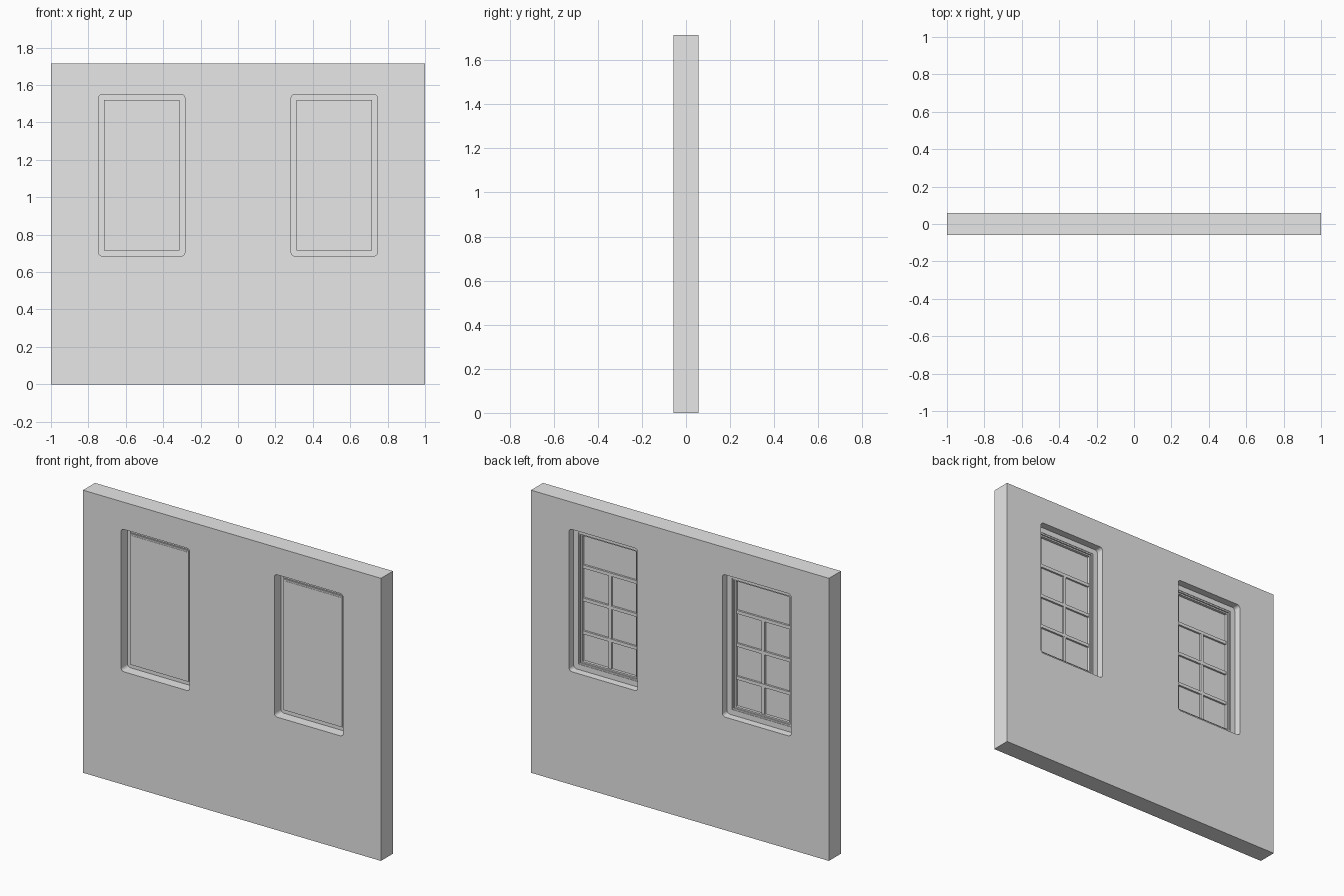
import bpy
import math
from mathutils import Matrix

cube = bpy.data.objects.get("Cube")
if cube:
    bpy.data.objects.remove(cube, do_unlink=True)

grey = bpy.data.materials.new("light grey plaster")
grey.use_nodes = True
grey.diffuse_color = (0.8, 0.8, 0.8, 1)
grey.node_tree.nodes["Principled BSDF"].inputs["Base Color"].default_value = (0.8, 0.8, 0.8, 1)

STEPS = 5  # segments in each rounded corner


def outline(cx, cz, hw, hh, r=0.0):
    """Rectangle outline in the wall plane, with optional rounded corners."""
    if r == 0:
        return [(cx + a * hw, cz + b * hh) for a, b in ((1, 1), (-1, 1), (-1, -1), (1, -1))]
    pts = []
    for q, (a, b) in enumerate(((1, 1), (-1, 1), (-1, -1), (1, -1))):
        for i in range(STEPS + 1):
            t = math.pi / 2 * (q + i / STEPS)
            pts.append((cx + a * (hw - r) + r * math.cos(t),
                        cz + b * (hh - r) + r * math.sin(t)))
    return pts


def plate(name, loops, front, back):
    """Upright plate between two depths; inner outlines become holes."""
    cu = bpy.data.curves.new(name, "CURVE")
    cu.dimensions = "2D"
    cu.fill_mode = "BOTH"
    cu.extrude = (back - front) / 2
    for pts in loops:
        sp = cu.splines.new("POLY")
        sp.points.add(len(pts) - 1)
        for p, (x, z) in zip(sp.points, pts):
            p.co = (x, z, 0, 1)
        sp.use_cyclic_u = True
    tmp = bpy.data.objects.new(name + "_outline", cu)
    bpy.context.collection.objects.link(tmp)
    bpy.context.view_layer.update()
    deps = bpy.context.evaluated_depsgraph_get()
    me = bpy.data.meshes.new_from_object(tmp.evaluated_get(deps))
    bpy.data.objects.remove(tmp, do_unlink=True)
    me.transform(Matrix.Translation((0, (front + back) / 2, 0)) @ Matrix.Rotation(math.pi / 2, 4, "X"))
    me.materials.clear()
    me.materials.append(grey)
    for f in me.polygons:
        f.material_index = 0
        f.use_smooth = False
    ob = bpy.data.objects.new(name, me)
    bpy.context.collection.objects.link(ob)
    return ob


HEIGHT, HALF_DEPTH = 1.715, 0.0575
WIN_X, WIN_Z = 0.515, 1.118
OPEN_W, OPEN_H = 0.231, 0.432
centres = {"right": -WIN_X, "left": WIN_X}

# Wall with two rounded window openings
openings = [outline(cx, WIN_Z, OPEN_W, OPEN_H, 0.02) for cx in centres.values()]
plate("wall", [outline(0, HEIGHT / 2, 1, HEIGHT / 2)] + openings, -HALF_DEPTH, HALF_DEPTH)

for side, cx in centres.items():
    # Stepped frame inside the opening: inset from opening, hole inset, front, back
    steps = (("window_surround", -0.004, 0.033, 0.006, 0.012),
             ("sash_outer", 0.03, 0.042, -0.013, 0.009),
             ("sash_inner", 0.036, 0.051, -0.018, 0.001))
    for name, outer, inner, front, back in steps:
        plate(f"{side}_{name}",
              [outline(cx, WIN_Z, OPEN_W - outer, OPEN_H - outer),
               outline(cx, WIN_Z, OPEN_W - inner, OPEN_H - inner)], front, back)

    # Flat pane
    pane_w, pane_h = OPEN_W - 0.045, OPEN_H - 0.045
    plate(f"{side}_pane", [outline(cx, WIN_Z, pane_w, pane_h)], -0.02, -0.0155)

    # Glazing bars on the back: three across, one upright below the top row
    for i in range(3):
        plate(f"{side}_cross_bar_{i + 1}",
              [outline(cx, 0.91 + 0.2 * i, pane_w, 0.01)], -0.016, -0.004)
    bottom, top = WIN_Z - pane_h, 1.31
    plate(f"{side}_upright_bar",
          [outline(cx, (bottom + top) / 2, 0.01, (top - bottom) / 2)], -0.016, -0.005)
